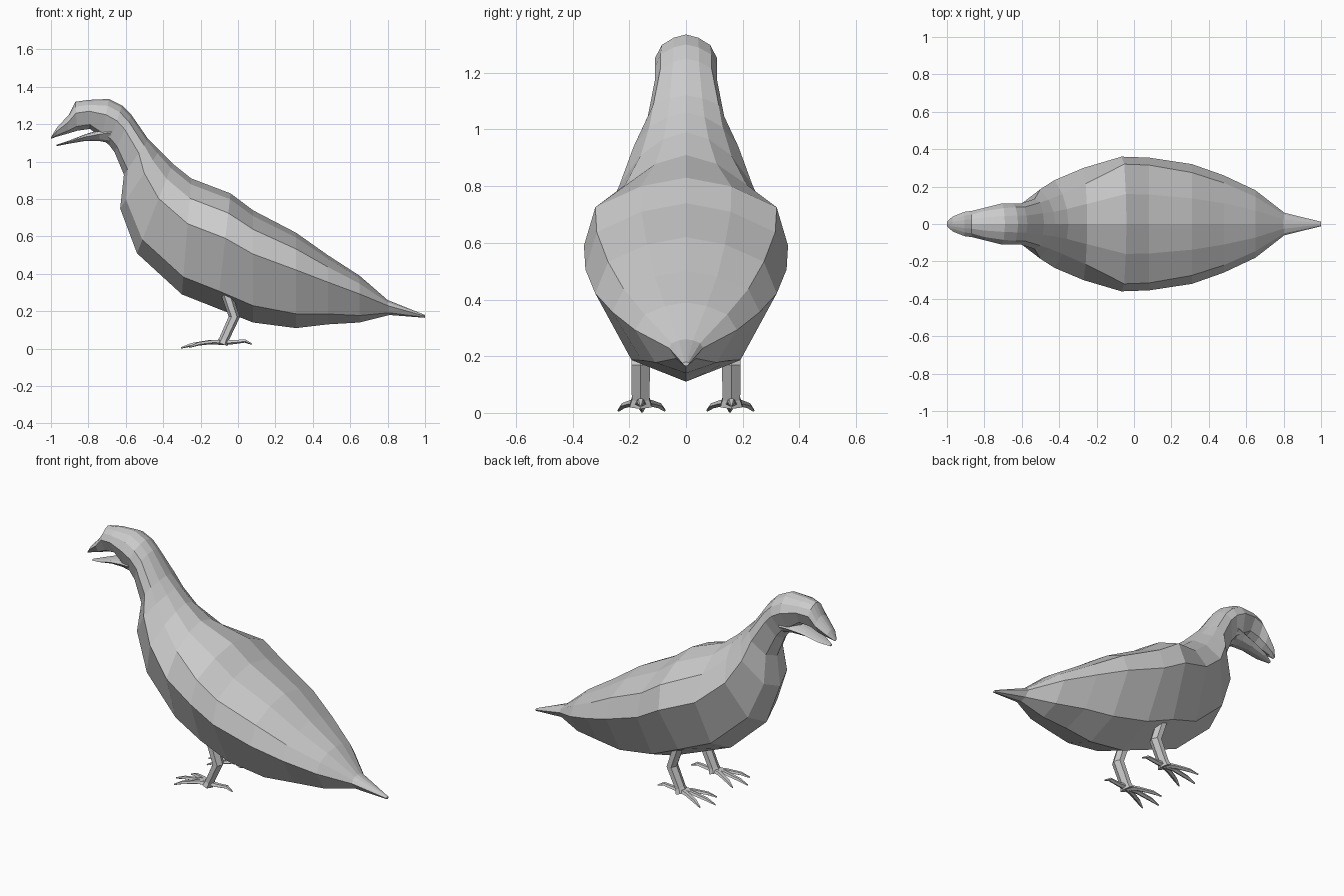
import bpy, bmesh
from mathutils import Vector

if "Cube" in bpy.data.objects:
    bpy.data.objects.remove(bpy.data.objects["Cube"])


def loft(name, loops, mirror=False):
    """Skin a sequence of equal-sized closed loops and cap both ends."""
    bm = bmesh.new()
    rings = [[bm.verts.new(p) for p in loop] for loop in loops]
    n = len(rings[0])
    for a, b in zip(rings, rings[1:]):
        for i in range(n):
            bm.faces.new((a[i], a[(i + 1) % n], b[(i + 1) % n], b[i]))
    bm.faces.new(rings[0])
    bm.faces.new(rings[-1][::-1])
    bmesh.ops.recalc_face_normals(bm, faces=bm.faces)
    me = bpy.data.meshes.new(name)
    bm.to_mesh(me)
    bm.free()
    ob = bpy.data.objects.new(name, me)
    bpy.context.collection.objects.link(ob)
    if mirror:
        m = ob.modifiers.new("Mirror", 'MIRROR')
        m.use_axis = (False, True, False)
    return ob


def section(tx, tz, bx, bz, w, uw):
    """Bird cross-section: ridge point, keel point, half width, upper half width."""
    half = [(0, 0), (.05, uw * .5), (.17, uw), (.39, w), (.85, w * .6), (1, 0)]
    pts = [(t, y) for t, y in half] + [(t, -y) for t, y in half[-2:0:-1]]
    return [(tx + (bx - tx) * t, y, tz + (bz - tz) * t) for t, y in pts]


def tube(path, sides=6):
    """Loops along a path of (x, y, z, half depth, half width), mostly in the xz plane."""
    from math import cos, sin, tau
    pts = [Vector(p[:3]) for p in path]
    out = []
    for i, p in enumerate(path):
        d = (pts[min(i + 1, len(pts) - 1)] - pts[max(i - 1, 0)]).normalized()
        side = Vector((0, 1, 0))
        if abs(d.z) < .7:
            side = d.cross(Vector((0, 0, 1))).normalized()
        up = d.cross(side).normalized()
        out.append([pts[i] + up * p[3] * cos(k * tau / sides)
                    + side * p[4] * sin(k * tau / sides) for k in range(sides)])
    return out


# Body, neck, head and upper beak, tail to tip
body = [
    (1.0, .18, 1.0, .165, .012, .008),
    (.80, .26, .81, .18, .06, .05),
    (.65, .39, .65, .14, .18, .145),
    (.48, .50, .48, .13, .26, .22),
    (.31, .62, .31, .11, .32, .275),
    (.08, .74, .08, .14, .355, .315),
    (-.04, .83, -.11, .215, .36, .32),
    (-.25, .91, -.30, .29, .30, .215),
    (-.35, .99, -.54, .51, .235, .16),
    (-.42, 1.06, -.63, .75, .185, .13),
    (-.48, 1.12, -.61, .93, .135, .115),
    (-.57, 1.25, -.66, 1.05, .11, .09),
    (-.62, 1.30, -.69, 1.09, .11, .09),
    (-.69, 1.335, -.73, 1.12, .11, .085),
    (-.80, 1.33, -.79, 1.175, .088, .07),
    (-.87, 1.32, -.86, 1.165, .07, .05),
    (-.905, 1.25, -.91, 1.15, .065, .045),
    (-.97, 1.18, -.97, 1.133, .04, .025),
    (-1.0, 1.13, -1.0, 1.122, .012, .008),
]
loft("body_and_head", [section(*r) for r in body])

# Lower beak
jaw = [
    (-.67, 1.19, -.69, 1.10, .085, .075),
    (-.74, 1.17, -.74, 1.11, .07, .06),
    (-.82, 1.145, -.82, 1.11, .055, .045),
    (-.91, 1.11, -.91, 1.095, .04, .03),
    (-.97, 1.09, -.97, 1.083, .012, .01),
]
loft("lower_beak", [section(*r) for r in jaw])

# Legs
loft("legs", tube([
    (-.075, .16, .36, .03, .038),
    (-.06, .16, .29, .03, .038),
    (-.02, .16, .17, .03, .038),
    (-.075, .16, .05, .026, .036),
    (-.085, .16, .025, .03, .045),
]), True)

# Toes: three forward, one back
for name, tx, ty, lift in (("inner_toe", -.26, .075, .008), ("middle_toe", -.305, .155, .004),
                           ("outer_toe", -.26, .238, .008), ("hind_toe", .075, .16, .024)):
    a, b = Vector((-.075, .16, .035)), Vector((tx, ty, lift))
    m1, m2 = a.lerp(b, .35), a.lerp(b, .75)
    loft(name, tube([
        (*a, .016, .022),
        (m1.x, m1.y, .036, .012, .016),
        (m2.x, m2.y, lift + .018, .010, .014),
        (*b, .004, .004),
    ], 5), True)
